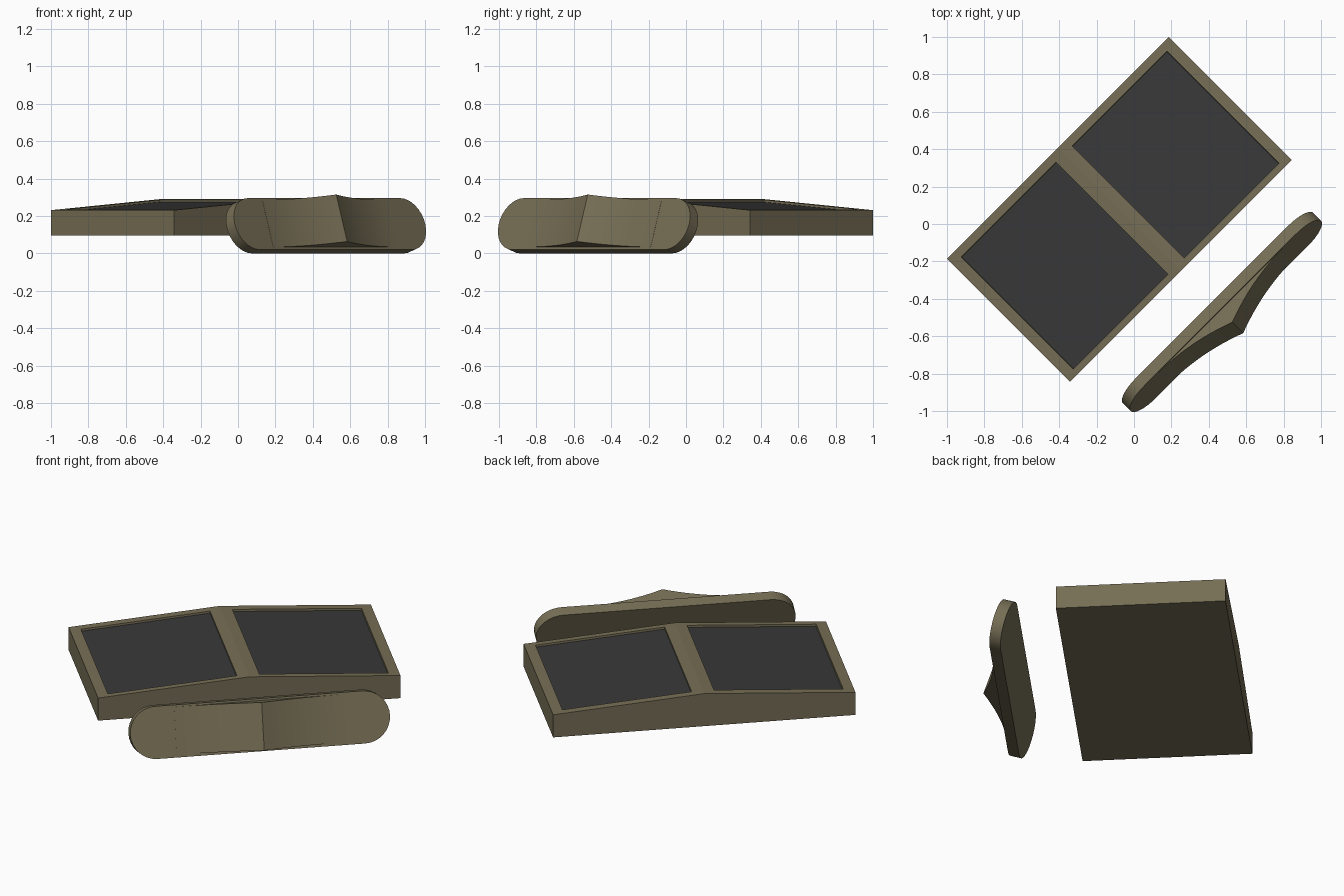
import bpy, bmesh, math

if "Cube" in bpy.data.objects:
    bpy.data.objects.remove(bpy.data.objects["Cube"])

S = math.sqrt(0.5)


def material(name, col):
    m = bpy.data.materials.new(name)
    m.diffuse_color = (*col, 1)
    m.use_nodes = True
    m.node_tree.nodes["Principled BSDF"].inputs["Base Color"].default_value = m.diffuse_color
    return m


olive = material("olive_drab", (0.18, 0.155, 0.09))
dark = material("dark_grey", (0.04, 0.04, 0.041))


def place(u, v, z):
    """u runs along the long side, v towards the front right."""
    return ((u + v) * S, (u - v) * S, z)


TILT = math.radians(18.2)


def lean(u, w, n):
    """Point on the leaning plate: w up its face, n out of its face."""
    return place(u, 0.68 + n * math.cos(TILT) - w * math.sin(TILT),
                 w * math.cos(TILT) + n * math.sin(TILT))


def finish(bm, name, mats):
    bmesh.ops.recalc_face_normals(bm, faces=bm.faces[:])
    me = bpy.data.meshes.new(name)
    bm.to_mesh(me)
    bm.free()
    for m in mats:
        me.materials.append(m)
    ob = bpy.data.objects.new(name, me)
    bpy.context.collection.objects.link(ob)
    return ob


def prism(name, ring_a, ring_b):
    bm = bmesh.new()
    a = [bm.verts.new(p) for p in ring_a]
    b = [bm.verts.new(p) for p in ring_b]
    bm.faces.new(a)
    bm.faces.new(b)
    for i in range(len(a)):
        j = (i + 1) % len(a)
        bm.faces.new((a[i], a[j], b[j], b[i]))
    ob = finish(bm, name, [olive])
    bpy.context.view_layer.objects.active = ob
    ob.select_set(True)
    bpy.ops.object.shade_smooth_by_angle(angle=math.radians(30))
    ob.select_set(False)


# Ridged block with two recessed dark panels
us = [-0.838, -0.778, -0.062, 0, 0.062, 0.778, 0.838]
vs = [-0.575, -0.528, 0.319, 0.355]
bm = bmesh.new()
grid = [[bm.verts.new(place(u, v, 0.291 - 0.06 * abs(u) / 0.838)) for v in vs] for u in us]
panels = []
for i in range(6):
    for j in range(3):
        f = bm.faces.new((grid[i][j], grid[i][j + 1], grid[i + 1][j + 1], grid[i + 1][j]))
        if j == 1 and i in (1, 4):
            panels.append(f)
for f in bm.faces:
    f.normal_update()
    if f.normal.z < 0:
        f.normal_flip()
ext = bmesh.ops.extrude_face_region(bm, geom=bm.faces[:], use_keep_orig=True)
for g in ext["geom"]:
    if isinstance(g, bmesh.types.BMVert):
        g.co.z = 0.095
bmesh.ops.recalc_face_normals(bm, faces=bm.faces[:])
bmesh.ops.dissolve_faces(bm, faces=[f for f in bm.faces if f.normal.z < -0.9])
tops = [f for f in bm.faces if f.normal.z > 0.9 and f.calc_area() > 0.4]
for f in tops:
    f.material_index = 1
walls = bmesh.ops.inset_individual(bm, faces=tops, thickness=0.001, depth=-0.012)["faces"]
for f in walls:
    f.material_index = 0
finish(bm, "ridged_block", [olive, dark])

# Leaning plate with round ends
R, HALF, T = 0.145, 0.72, 0.064
outline = []
for side in (1, -1):
    for k in range(17):
        a = math.pi * (k / 16 - 0.5)
        outline.append((side * (HALF - R + R * math.cos(a)), R + side * R * math.sin(a)))
prism("leaning_plate", [lean(u, w, 0) for u, w in outline], [lean(u, w, T) for u, w in outline])

# Curved wedge on the front of the plate, rising to a sharp ridge
profile = [(-0.47, 0.04)]
for k in range(-12, 13):
    t = k / 12
    profile.append((0.47 * t, T + 0.001 + 0.093 * (1 - abs(t)) ** 2))
profile.append((0.47, 0.04))
prism("curved_wedge", [lean(u, 0.015, n) for u, n in profile],
      [lean(u, 0.279, n) for u, n in profile])
